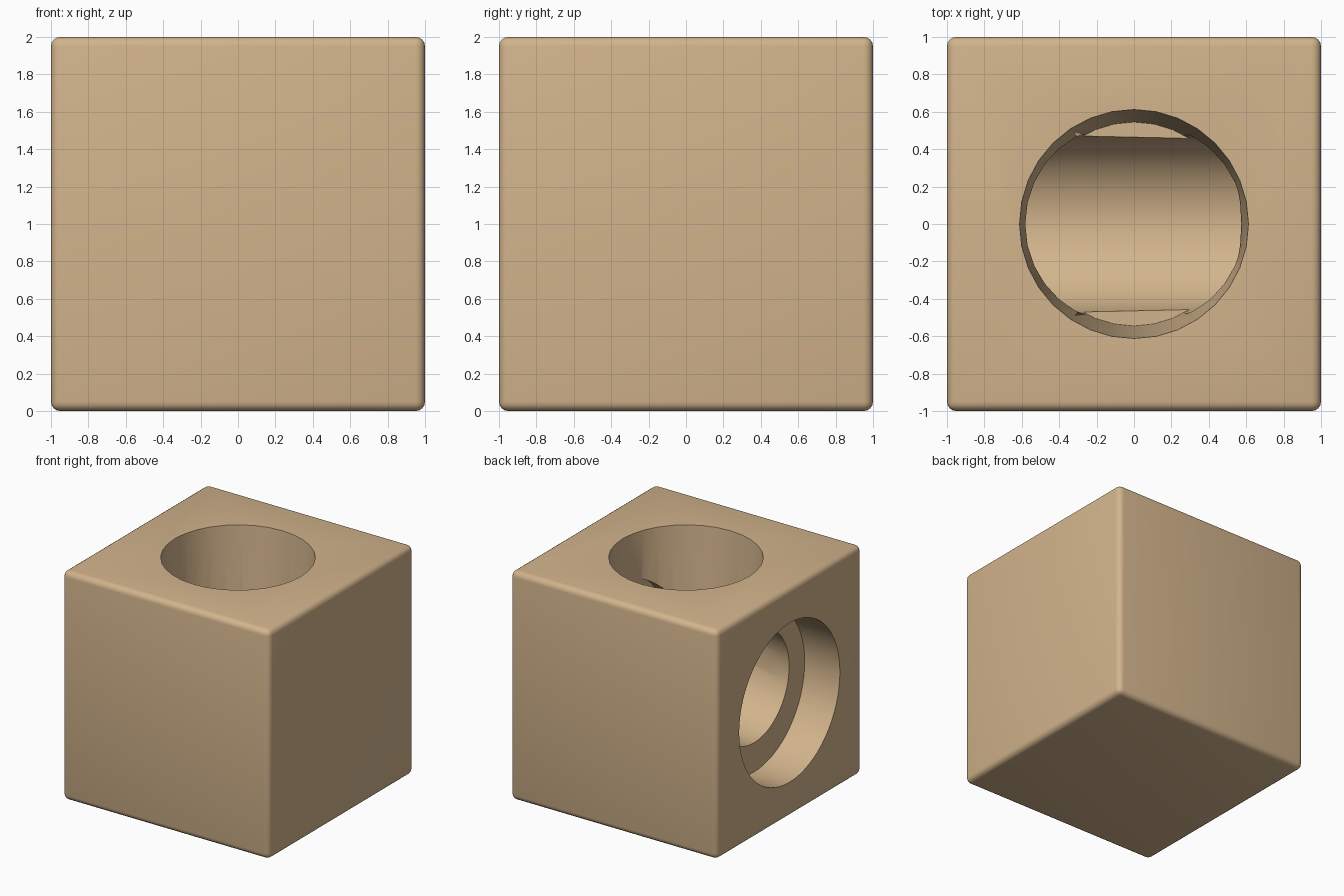
import bpy
import math

if "Cube" in bpy.data.objects:
    bpy.data.objects.remove(bpy.data.objects["Cube"])

# Single wooden colour
wood = bpy.data.materials.new("tan_wood")
wood.diffuse_color = (0.645, 0.456, 0.262, 1)
wood.use_nodes = True
wood.node_tree.nodes["Principled BSDF"].inputs["Base Color"].default_value = wood.diffuse_color


def finish(obj, name):
    obj.name = name
    obj.data.materials.append(wood)
    return obj


def apply_modifier(obj, mod):
    bpy.ops.object.select_all(action='DESELECT')
    bpy.context.view_layer.objects.active = obj
    obj.select_set(True)
    bpy.ops.object.modifier_apply(modifier=mod.name)


def bore_along_x(name, radius, x0, x1, z_mid, tilt=0.0):
    """Cylinder cutter whose axis runs along x, rising toward +x by tilt."""
    bpy.ops.mesh.primitive_cylinder_add(
        vertices=64, radius=radius, depth=x1 - x0,
        location=((x0 + x1) / 2, 0, z_mid),
        rotation=(0, math.pi / 2 - tilt, 0))
    return finish(bpy.context.object, name)


# Block with rounded edges
bpy.ops.mesh.primitive_cube_add(size=2, location=(0, 0, 1))
block = finish(bpy.context.object, "track_block")
bevel = block.modifiers.new("rounded_edges", 'BEVEL')
bevel.width = 0.05
bevel.segments = 4
apply_modifier(block, bevel)

# Tapered well sunk in from the top, with a flat floor
FLOOR, TOP, R_FLOOR, R_TOP = 0.98, 2.0, 0.545, 0.612
over = 0.1
slope = (R_TOP - R_FLOOR) / (TOP - FLOOR)
bpy.ops.mesh.primitive_cone_add(
    vertices=32, radius1=R_FLOOR, radius2=R_TOP + slope * over,
    depth=TOP + over - FLOOR, location=(0, 0, (FLOOR + TOP + over) / 2))
well = finish(bpy.context.object, "well_cutter")

# Sloping tunnel from under the well out to the left side
tilt = math.radians(5)
tunnel = bore_along_x("tunnel_cutter", 0.48, -0.80, 0.60,
                      1.10 - 0.10 * math.tan(tilt), tilt)

# Wider round socket in the left side
socket = bore_along_x("socket_cutter", 0.695, -1.1, -0.66, 1.0)

# Carve the openings
for cutter in (well, tunnel, socket):
    cut = block.modifiers.new("cut", 'BOOLEAN')
    cut.operation = 'DIFFERENCE'
    cut.solver = 'EXACT'
    cut.object = cutter
    apply_modifier(block, cut)
    bpy.data.objects.remove(cutter, do_unlink=True)

bpy.ops.object.select_all(action='DESELECT')
bpy.context.view_layer.objects.active = block
block.select_set(True)
bpy.ops.object.shade_smooth_by_angle(angle=math.radians(30))
